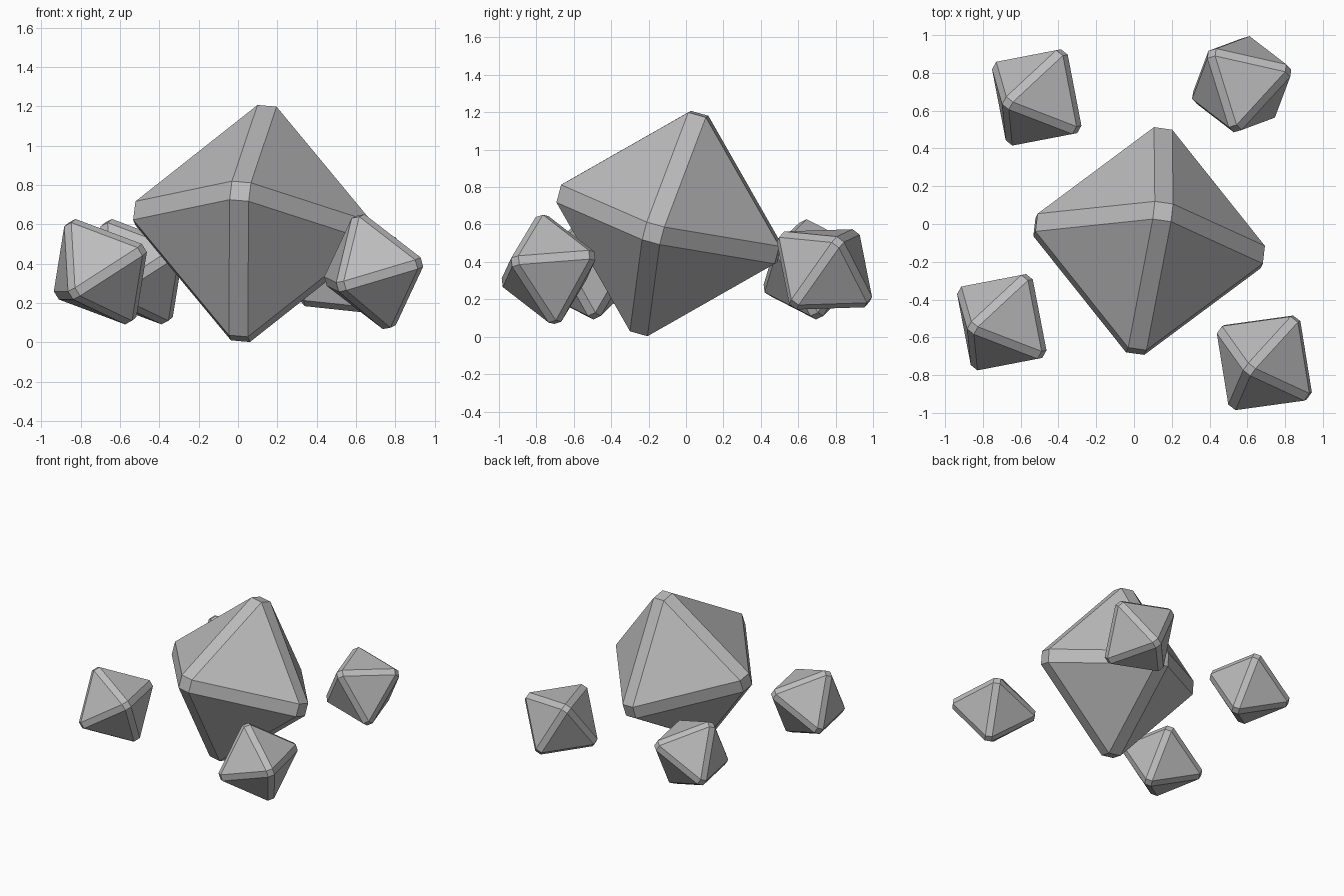
import bpy, bmesh
from mathutils import Matrix, Vector

if "Cube" in bpy.data.objects:
    bpy.data.objects.remove(bpy.data.objects["Cube"], do_unlink=True)

# One plain grey for every crystal
grey = bpy.data.materials.new("stone_grey")
grey.use_nodes = True
colour = (0.5, 0.5, 0.5, 1)
grey.diffuse_color = colour
grey.node_tree.nodes["Principled BSDF"].inputs["Base Color"].default_value = colour


def crystal(name, centre, up, side, reach, edge):
    """Regular octahedron with flat bevelled edges, aimed along two of its axes."""
    z = Vector(up).normalized()
    x = Vector(side)
    x = (x - z * x.dot(z)).normalized()
    turn = Matrix((x, z.cross(x), z)).transposed().to_4x4()

    # The bevel trims each sharp tip by the width of one edge strip
    bm = bmesh.new()
    r = reach + edge
    ring = [bm.verts.new(p) for p in ((r, 0, 0), (0, r, 0), (-r, 0, 0), (0, -r, 0))]
    top, bottom = bm.verts.new((0, 0, r)), bm.verts.new((0, 0, -r))
    for i in range(4):
        a, b = ring[i], ring[(i + 1) % 4]
        bm.faces.new((a, b, top))
        bm.faces.new((b, a, bottom))
    mesh = bpy.data.meshes.new(name)
    bm.to_mesh(mesh)
    bm.free()
    mesh.materials.append(grey)

    obj = bpy.data.objects.new(name, mesh)
    bpy.context.collection.objects.link(obj)
    obj.matrix_world = Matrix.Translation(centre) @ turn
    bevel = obj.modifiers.new("edge_strips", "BEVEL")
    bevel.offset_type = "WIDTH"
    bevel.width = edge
    bevel.segments = 1
    bevel.limit_method = "NONE"


# Large crystal in the middle
crystal("large_crystal", (0.08, -0.09, 0.605), (0.075, 0.16, 0.6), (0.6, -0.09, -0.07), 0.61, 0.098)

# Four small crystals around it
small = {
    "front_right_crystal": ((-0.70, -0.52, 0.36), (-0.155, -0.03, 0.25), (0.22, -0.175, 0.11)),
    "back_right_crystal": ((-0.515, 0.67, 0.36), (-0.155, -0.03, 0.25), (0.22, -0.175, 0.11)),
    "front_left_crystal": ((0.69, -0.735, 0.36), (-0.08, -0.035, 0.285), (0.24, -0.18, 0.03)),
    "back_left_crystal": ((0.57, 0.74, 0.36), (-0.16, 0.165, 0.19), (-0.03, -0.24, 0.17)),
}
for name, (centre, up, side) in small.items():
    crystal(name, centre, up, side, 0.295, 0.049)
